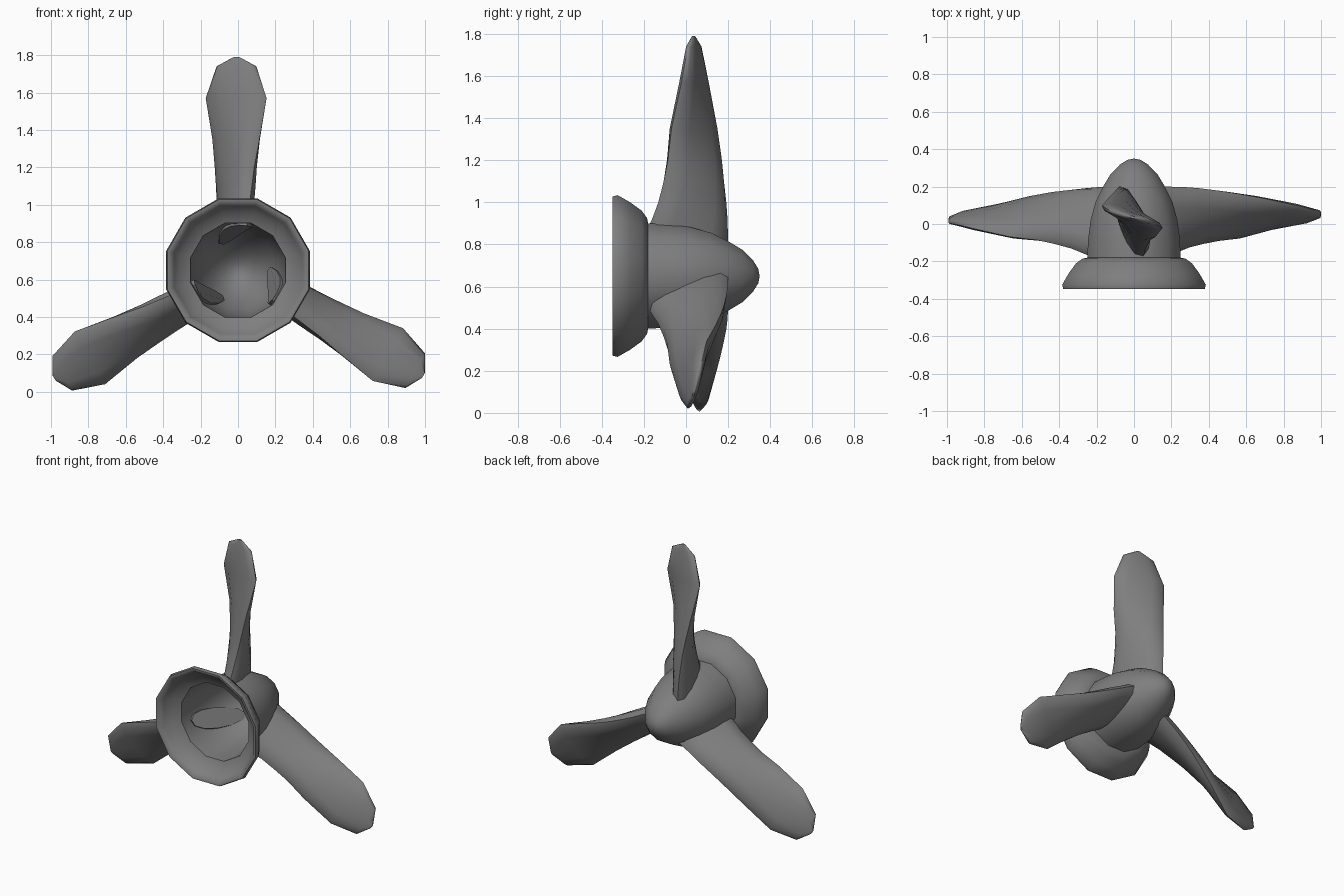
import bpy, bmesh, math
from mathutils import Matrix, Vector

if "Cube" in bpy.data.objects:
    bpy.data.objects.remove(bpy.data.objects["Cube"])

HUB_Z = 0.65
SIDES = 12
K = 1 / math.cos(math.pi / SIDES)   # apothem -> corner radius

# Dark grey metal
grey = bpy.data.materials.new("dark_grey")
grey.diffuse_color = (0.21, 0.21, 0.21, 1)
grey.use_nodes = True
grey.node_tree.nodes["Principled BSDF"].inputs["Base Color"].default_value = grey.diffuse_color


def finish(name, bm, angle):
    bmesh.ops.recalc_face_normals(bm, faces=bm.faces)
    mesh = bpy.data.meshes.new(name)
    bm.to_mesh(mesh)
    bm.free()
    mesh.materials.append(grey)
    ob = bpy.data.objects.new(name, mesh)
    bpy.context.collection.objects.link(ob)
    bpy.ops.object.select_all(action='DESELECT')
    ob.select_set(True)
    bpy.context.view_layer.objects.active = ob
    bpy.ops.object.shade_smooth_by_angle(angle=math.radians(angle))
    return ob


def bridge(bm, a, b):
    n = len(a)
    for i in range(n):
        j = (i + 1) % n
        bm.faces.new((a[i], a[j], b[j], b[i]))


def lathe(name, profile, closed=False, tip=None):
    """Revolve (radius, y) points around the hub axis."""
    bm = bmesh.new()
    rings = []
    for r, y in profile:
        ring = []
        for i in range(SIDES):
            t = 2 * math.pi * (i + 0.5) / SIDES
            ring.append(bm.verts.new((r * K * math.cos(t), y, HUB_Z + r * K * math.sin(t))))
        rings.append(ring)
    for a, b in zip(rings, rings[1:]):
        bridge(bm, a, b)
    if closed:
        bridge(bm, rings[-1], rings[0])
    if tip is not None:
        v = bm.verts.new((0, tip, HUB_Z))
        for i in range(SIDES):
            bm.faces.new((rings[-1][i], rings[-1][(i + 1) % SIDES], v))
    return finish(name, bm, 60)


# Hollow bullet-shaped hub, open at the front
HUB = [(0.25, -0.18), (0.245, -0.08), (0.232, 0.02), (0.205, 0.12),
       (0.165, 0.2), (0.125, 0.267), (0.075, 0.318), (0.035, 0.343)]
lathe("hub", HUB, tip=0.35)

# Flared collar with a dished front
lathe("collar", [(0.25, -0.18), (0.275, -0.185), (0.31, -0.21), (0.35, -0.265),
                 (0.384, -0.325), (0.378, -0.348), (0.362, -0.348), (0.342, -0.318),
                 (0.31, -0.275), (0.253, -0.25)], closed=True)


def hub_radius(y):
    for (r0, y0), (r1, y1) in zip(HUB, HUB[1:]):
        if y <= y1:
            return r0 + (r1 - r0) * (y - y0) / (y1 - y0)
    return 0.0


# Blade sections: height, centre x, centre y, half chord, half thickness, twist
SECTIONS = [
    (0.82, -0.015, 0.012, 0.198, 0.066, 18),
    (0.92, -0.014, 0.018, 0.192, 0.068, 21),
    (1.00, -0.014, 0.030, 0.178, 0.068, 25),
    (1.10, -0.012, 0.037, 0.167, 0.066, 31),
    (1.20, -0.012, 0.040, 0.160, 0.062, 38),
    (1.35, -0.010, 0.036, 0.163, 0.053, 50),
    (1.57, -0.010, 0.038, 0.173, 0.036, 70),
    (1.74, -0.008, 0.037, 0.110, 0.022, 75),
    (1.79, -0.008, 0.036, 0.015, 0.006, 76),
]


def blade(name, turn):
    bm = bmesh.new()
    rings = []
    for z, cx, cy, a, b, deg in SECTIONS:
        t = math.radians(deg)
        chord = Vector((-math.sin(t), math.cos(t), 0))
        side = Vector((math.cos(t), math.sin(t), 0))
        ring = []
        for i in range(12):
            u = 2 * math.pi * i / 12
            s = math.copysign(abs(math.sin(u)) ** 0.85, math.sin(u))
            p = Vector((cx, cy, z - HUB_Z)) + chord * a * math.cos(u) + side * b * s
            if not rings:   # root follows the inside of the hub wall
                p.z = math.sqrt(max((hub_radius(p.y) - 0.008) ** 2 - p.x ** 2, 0.01))
            ring.append(bm.verts.new(p))
        rings.append(ring)
    for lo, hi in zip(rings, rings[1:]):
        bridge(bm, lo, hi)
    bm.faces.new(rings[0])
    bm.faces.new(rings[-1])
    # turn around the hub axis
    bm.transform(Matrix.Translation((0, 0, HUB_Z)) @ Matrix.Rotation(math.radians(turn), 4, 'Y'))
    return finish(name, bm, 60)


# Three twisted blades
for n, turn in enumerate((0, 120, 240), 1):
    blade(f"blade_{n}", turn)
